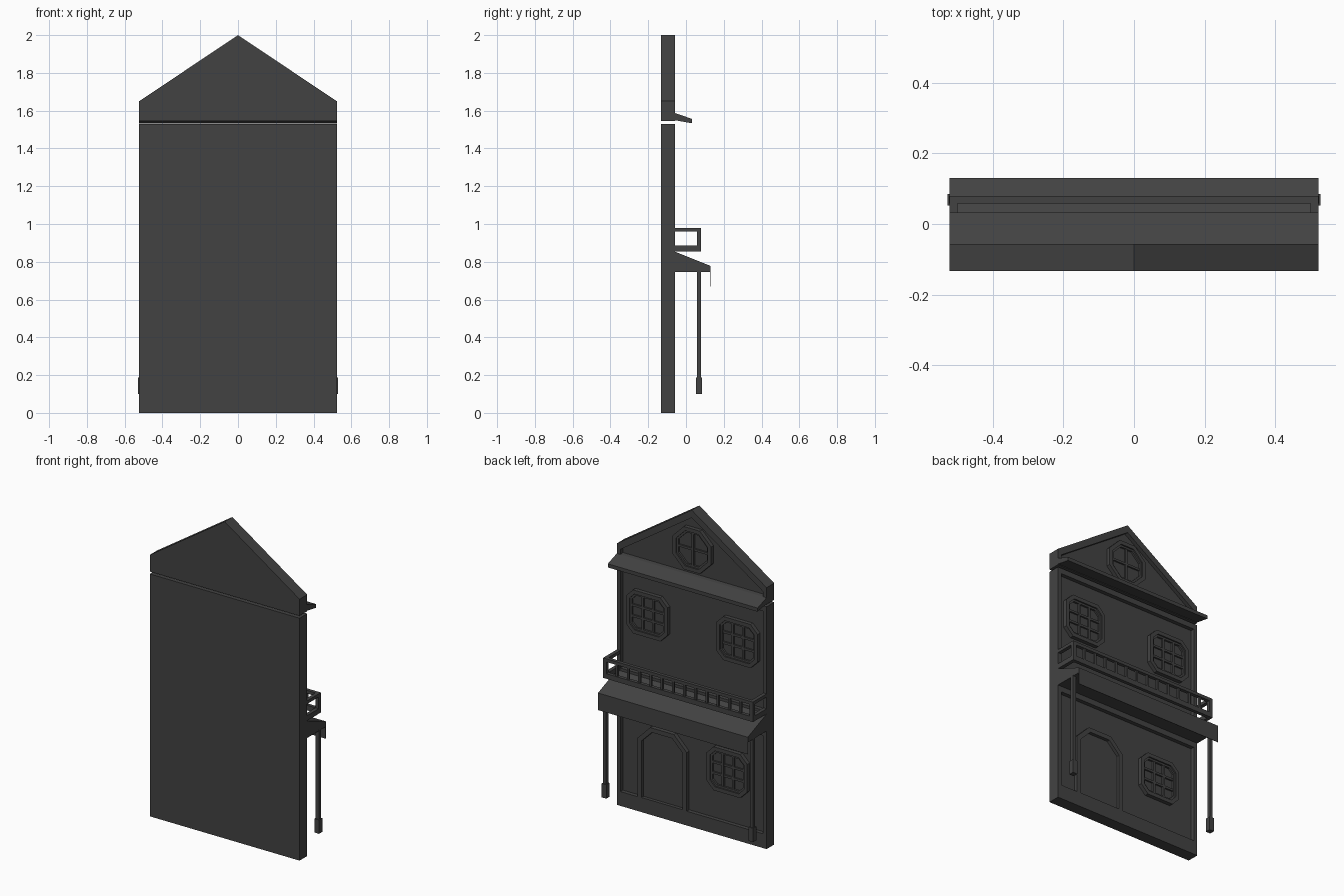
import bpy, bmesh

if "Cube" in bpy.data.objects:
    bpy.data.objects.remove(bpy.data.objects["Cube"])

dark = bpy.data.materials.new("dark_grey")
dark.diffuse_color = (0.055, 0.055, 0.055, 1)
dark.use_nodes = True
dark.node_tree.nodes["Principled BSDF"].inputs["Base Color"].default_value = dark.diffuse_color

BACK, RECESS, FACE = -0.133, -0.082, -0.057   # wall depths in y
HW = 0.523                                    # half width


def finish(name, bm):
    bmesh.ops.recalc_face_normals(bm, faces=bm.faces)
    me = bpy.data.meshes.new(name)
    bm.to_mesh(me)
    bm.free()
    me.materials.append(dark)
    ob = bpy.data.objects.new(name, me)
    bpy.context.collection.objects.link(ob)
    return ob


def box(name, x0, x1, y0, y1, z0, z1):
    bm = bmesh.new()
    bmesh.ops.create_cube(bm, size=1)
    for v in bm.verts:
        v.co = ((x0 + x1) / 2 + v.co.x * (x1 - x0),
                (y0 + y1) / 2 + v.co.y * (y1 - y0),
                (z0 + z1) / 2 + v.co.z * (z1 - z0))
    return finish(name, bm)


def extrude_x(name, profile, half):
    """Solid from a (y, z) profile, spanning -half..half in x."""
    bm = bmesh.new()
    f = bm.faces.new([bm.verts.new((-half, y, z)) for y, z in profile])
    ext = bmesh.ops.extrude_face_region(bm, geom=[f], use_keep_orig=True)
    for v in ext["geom"]:
        if isinstance(v, bmesh.types.BMVert):
            v.co.x = half
    return finish(name, bm)


def panel(name, outer, inner, y_back, y_front, y_floor):
    """Solid (x, z) outline whose front has a sunken inner area."""
    bm = bmesh.new()
    loops = [[bm.verts.new((x, y, z)) for x, z in pts] for pts, y in
             ((outer, y_back), (outer, y_front), (inner, y_front), (inner, y_floor))]
    n = len(outer)
    for a, b in zip(loops, loops[1:]):
        for i in range(n):
            j = (i + 1) % n
            bm.faces.new((a[i], a[j], b[j], b[i]))
    bm.faces.new(loops[0])
    bm.faces.new(loops[-1])
    return finish(name, bm)


def rect(x0, x1, z0, z1):
    return [(x0, z0), (x1, z0), (x1, z1), (x0, z1)]


def octagon(cx, cz, w, h, c):
    x0, x1, z0, z1 = cx - w / 2, cx + w / 2, cz - h / 2, cz + h / 2
    return [(x0 + c, z0), (x1 - c, z0), (x1, z0 + c), (x1, z1 - c),
            (x1 - c, z1), (x0 + c, z1), (x0, z1 - c), (x0, z0 + c)]


def arch(x0, x1, z0, z1, c):
    return [(x0, z0), (x1, z0), (x1, z1 - c), (x1 - c, z1), (x0 + c, z1), (x0, z1 - c)]


def window(name, cx, cz, w, h, c, panes):
    """Chamfered frame, inner sash and crossing glazing bars."""
    def inset(t):
        return octagon(cx, cz, w - 2 * t, h - 2 * t, c - 0.586 * t)
    panel(name + "_frame", inset(0), inset(0.024), RECESS - 0.005, FACE, RECESS + 0.003)
    panel(name + "_sash", inset(0.023), inset(0.036), RECESS - 0.004, FACE - 0.009, RECESS + 0.004)
    iw, ih, b = w - 0.07, h - 0.07, 0.007
    for k in range(1, panes):
        x = cx - iw / 2 + iw * k / panes
        z = cz - ih / 2 + ih * k / panes
        box(name + "_upright_bar", x - b, x + b, RECESS, FACE - 0.01, cz - ih / 2, cz + ih / 2)
        box(name + "_cross_bar", cx - iw / 2, cx + iw / 2, RECESS, FACE - 0.011, z - b, z + b)


# Two storeys and the gable, each with a sunken panel
IN = HW - 0.025
panel("lower_wall", rect(-HW, HW, 0, 0.8), rect(-IN, IN, 0.09, 0.71), BACK, FACE, RECESS)
panel("upper_wall", rect(-HW, HW, 0.8, 1.53), rect(-IN, IN, 0.87, 1.495), BACK, FACE, RECESS)
panel("gable",
      [(-HW, 1.545), (HW, 1.545), (HW, 1.65), (0, 2), (-HW, 1.65)],
      [(-IN, 1.575), (IN, 1.575), (IN, 1.619), (0, 1.952), (-IN, 1.619)],
      BACK, FACE, RECESS)

# Eave ledge, porch awning and its thin valance
extrude_x("eave_ledge", [(RECESS, 1.59), (FACE, 1.587), (0.033, 1.556),
                         (0.033, 1.533), (FACE, 1.549), (RECESS, 1.549)], HW)
extrude_x("awning", [(FACE, 0.853), (0.13, 0.778), (0.13, 0.745), (FACE, 0.745)], HW)
box("valance", -HW, HW, 0.128, 0.131, 0.67, 0.778)

# Door and windows
panel("door", arch(0.035, 0.38, 0.085, 0.55, 0.09), arch(0.063, 0.352, 0.092, 0.522, 0.074),
      RECESS - 0.005, FACE, RECESS + 0.004)
window("lower_window", -0.245, 0.41, 0.285, 0.275, 0.05, 3)
for s, side in ((-1, "left"), (1, "right")):
    window("upper_window_" + side, s * 0.315, 1.25, 0.29, 0.275, 0.05, 3)
window("gable_window", 0, 1.747, 0.27, 0.27, 0.079, 2)

# Balcony railing
for z0, z1, part in ((0.854, 0.886, "bottom"), (0.96, 0.98, "top")):
    box("balcony_" + part + "_rail", -HW, HW, 0.058, 0.08, z0, z1)
    for s in (-1, 1):
        xs = sorted((s * 0.5, s * HW))
        box("balcony_" + part + "_side_rail", *xs, FACE - 0.002, 0.058, z0, z1)
for s in (-1, 1):
    xs = sorted((s * 0.5, s * HW))
    box("balcony_corner_post", *xs, 0.058, 0.08, 0.886, 0.96)
for i in range(1, 13):
    x = -0.51 + 1.02 * i / 13
    box("baluster", x - 0.007, x + 0.007, 0.062, 0.076, 0.88, 0.965)

# Porch posts with block feet
for s in (-1, 1):
    x = s * 0.513
    box("porch_post", x - 0.011, x + 0.011, 0.058, 0.08, 0.18, 0.75)
    box("porch_post_foot", x - 0.016, x + 0.016, 0.052, 0.085, 0.1, 0.187)
